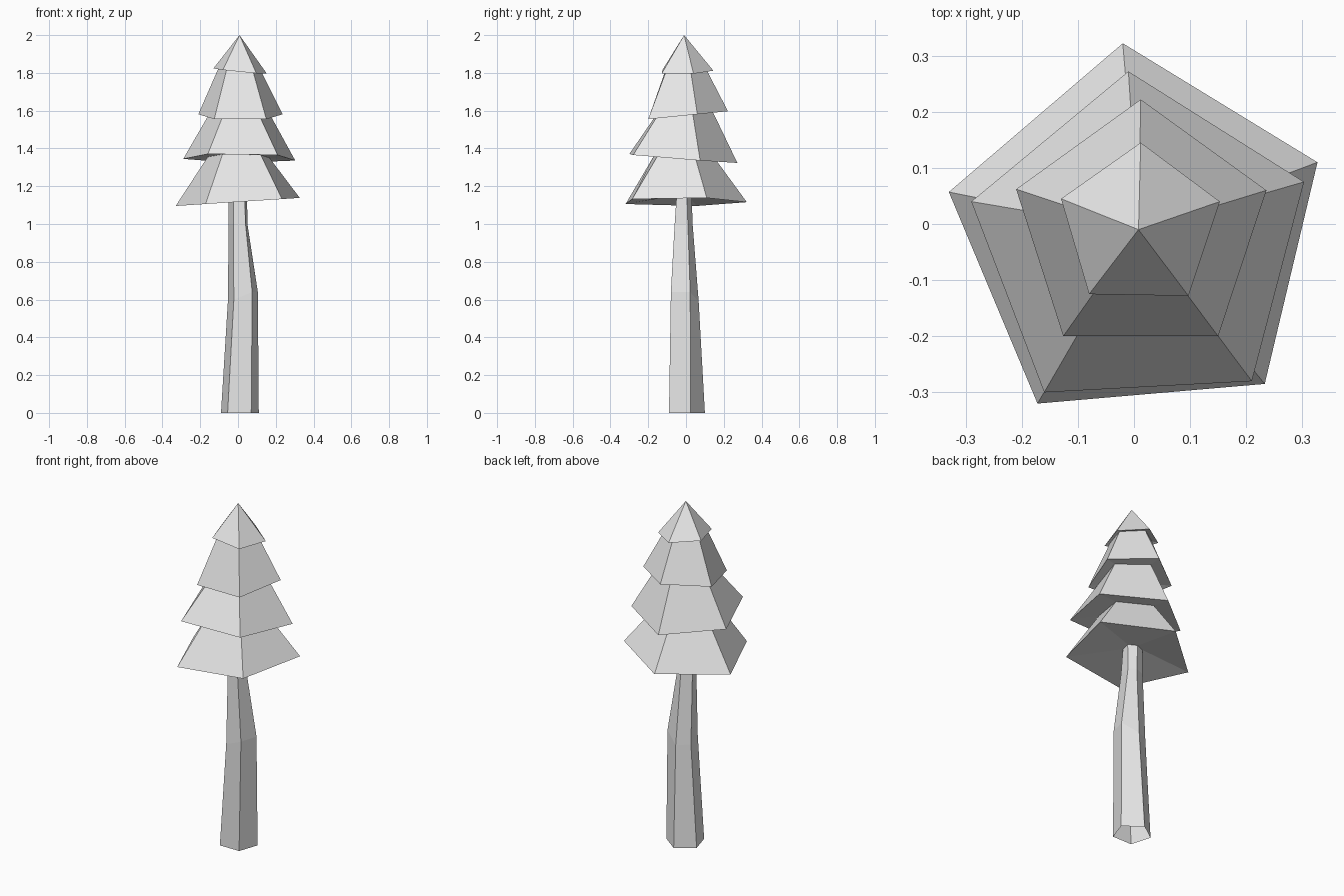
import bpy, bmesh
from mathutils import Vector

mat = bpy.data.materials.new("light grey")
mat.diffuse_color = (0.8, 0.8, 0.8, 1)


def loft(name, rings, apex=None):
    """Skin five-sided rings from top to bottom, with an optional tip."""
    bm = bmesh.new()
    rows = [[bm.verts.new(p) for p in r] for r in rings]
    if apex:
        tip = bm.verts.new(apex)
        for i in range(5):
            bm.faces.new((tip, rows[0][i], rows[0][(i + 1) % 5]))
    for a, b in zip(rows, rows[1:]):
        for i in range(5):
            j = (i + 1) % 5
            bm.faces.new((a[i], b[i], b[j], a[j]))
    me = bpy.data.meshes.new(name)
    bm.to_mesh(me)
    bm.free()
    me.materials.append(mat)
    ob = bpy.data.objects.new(name, me)
    bpy.context.collection.objects.link(ob)


# Trunk: bent, tapered, open at the bottom (back, left, front left, front right, right)
trunk = [
    [(0, 0.03, 1.15), (-0.05, 0.01, 1.15), (-0.025, -0.05, 1.15),
     (0.035, -0.05, 1.15), (0.048, 0.005, 1.15)],
    [(0.01, 0.035, 1.0), (-0.05, 0.012, 1.0), (-0.025, -0.06, 1.0),
     (0.04, -0.06, 1.0), (0.05, 0.01, 1.0)],
    [(0.02, 0.067, 0.59), (-0.053, 0.03, 0.6), (-0.022, -0.078, 0.6),
     (0.075, -0.08, 0.64), (0.105, 0.022, 0.64)],
    [(0.01, 0.10, 0), (-0.09, 0.03, 0), (-0.055, -0.09, 0),
     (0.07, -0.09, 0), (0.11, 0.025, 0)],
]
loft("trunk", trunk)

# Foliage: each tier is (rim corners, rim height, tilt in x, tilt in y, top scale)
tiers = [
    ([(0.012, 0.145), (-0.13, 0.045), (-0.08, -0.125), (0.097, -0.128), (0.153, 0.04)],
     1.81, -0.1, 0.02, 0),
    ([(0.012, 0.222), (-0.21, 0.062), (-0.126, -0.2), (0.15, -0.2), (0.236, 0.06)],
     1.575, 0, 0.1, 0.5),
    ([(-0.01, 0.272), (-0.29, 0.04), (-0.16, -0.30), (0.21, -0.28), (0.303, 0.075)],
     1.345, -0.01, -0.08, 0.53),
    ([(-0.02, 0.322), (-0.33, 0.057), (-0.172, -0.32), (0.233, -0.285), (0.327, 0.11)],
     1.117, 0.065, 0, 0.5),
]
centre = Vector((0.008, -0.01))
rings, above = [], None
for rim, z, tx, ty, s in tiers:
    if above:
        # neck of this tier sits against the underside of the tier above
        az, ax, ay = above
        neck = [centre + (Vector(p) - centre) * s for p in rim]
        rings.append([(p.x, p.y, az + ax * p.x + ay * p.y + 0.01) for p in neck])
    rings.append([(x, y, z + tx * x + ty * y) for x, y in rim])
    above = (z, tx, ty)
rings.append(trunk[0])  # underside closes onto the trunk top
loft("foliage", rings, (0.008, -0.01, 2.0))
